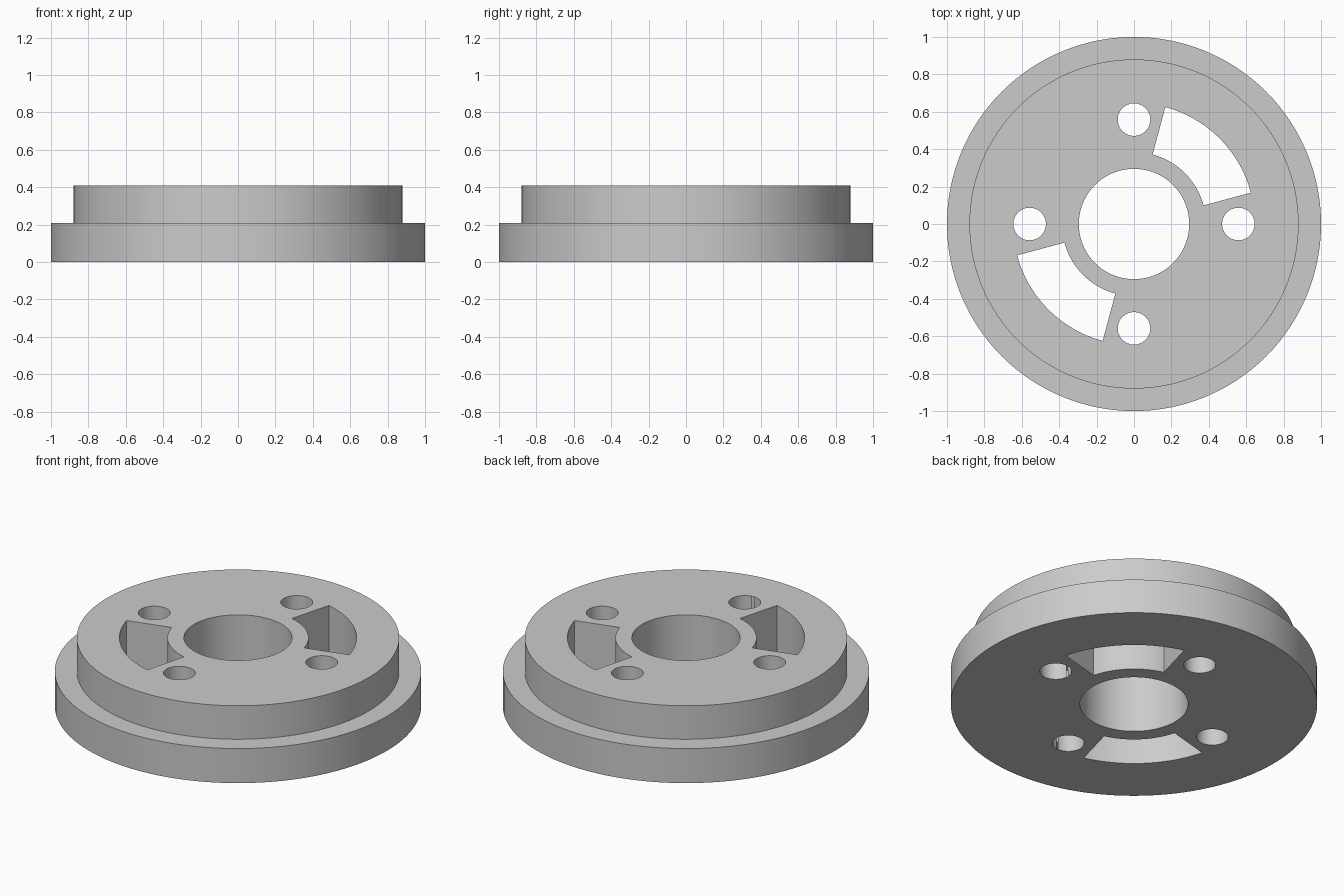
import bpy, bmesh
from math import sin, cos, pi, radians

if "Cube" in bpy.data.objects:
    bpy.data.objects.remove(bpy.data.objects["Cube"])

grey = bpy.data.materials.new("light grey")
grey.use_nodes = True
colour = (0.6, 0.6, 0.6, 1)
grey.diffuse_color = colour
grey.node_tree.nodes["Principled BSDF"].inputs["Base Color"].default_value = colour


def make_object(name, bm):
    bmesh.ops.recalc_face_normals(bm, faces=bm.faces)
    mesh = bpy.data.meshes.new(name)
    bm.to_mesh(mesh)
    bm.free()
    mesh.materials.append(grey)
    obj = bpy.data.objects.new(name, mesh)
    bpy.context.collection.objects.link(obj)
    return obj


def lathe(name, profile, steps):
    """Closed ring swept round z from (radius, height) points."""
    bm = bmesh.new()
    rings = []
    for i in range(steps):
        a = 2 * pi * i / steps
        rings.append([bm.verts.new((r * cos(a), r * sin(a), z)) for r, z in profile])
    n = len(profile)
    for i in range(steps):
        a, b = rings[i], rings[(i + 1) % steps]
        for j in range(n):
            k = (j + 1) % n
            bm.faces.new((a[j], b[j], b[k], a[k]))
    return make_object(name, bm)


def prism(name, outline):
    """Tall cutter with the given flat outline."""
    bm = bmesh.new()
    face = bm.faces.new([bm.verts.new((x, y, -0.2)) for x, y in outline])
    top = bmesh.ops.extrude_face_region(bm, geom=[face])["geom"]
    verts = [v for v in top if isinstance(v, bmesh.types.BMVert)]
    bmesh.ops.translate(bm, verts=verts, vec=(0, 0, 0.9))
    obj = make_object(name, bm)
    obj.hide_render = True
    return obj


def arc(radius, start, end, steps, cx=0, cy=0):
    angles = [radians(start + (end - start) * i / steps) for i in range(steps + 1)]
    return [(cx + radius * cos(a), cy + radius * sin(a)) for a in angles]


# Stepped disc with a central bore
disc = lathe("stepped_disc", [(0.295, 0), (1, 0), (1, 0.208), (0.88, 0.208),
                              (0.88, 0.41), (0.295, 0.41)], 128)

# Four round bolt holes and two opposed arc slots
cutters = []
for i in range(4):
    a = i * pi / 2
    circle = arc(0.087, 0, 360, 48, 0.558 * cos(a), 0.558 * sin(a))[:-1]
    cutters.append(prism("bolt_hole_cutter", circle))
for turn in (0, 180):
    outline = arc(0.647, turn + 15, turn + 75, 24) + arc(0.385, turn + 75, turn + 15, 24)
    cutters.append(prism("slot_cutter", outline))

bpy.ops.object.select_all(action="DESELECT")
disc.select_set(True)
bpy.context.view_layer.objects.active = disc
for cutter in cutters:
    mod = disc.modifiers.new("cut", "BOOLEAN")
    mod.operation = "DIFFERENCE"
    mod.solver = "EXACT"
    mod.object = cutter
    bpy.ops.object.modifier_apply(modifier=mod.name)
    bpy.data.objects.remove(cutter)

bpy.ops.object.shade_smooth_by_angle(angle=radians(30))
